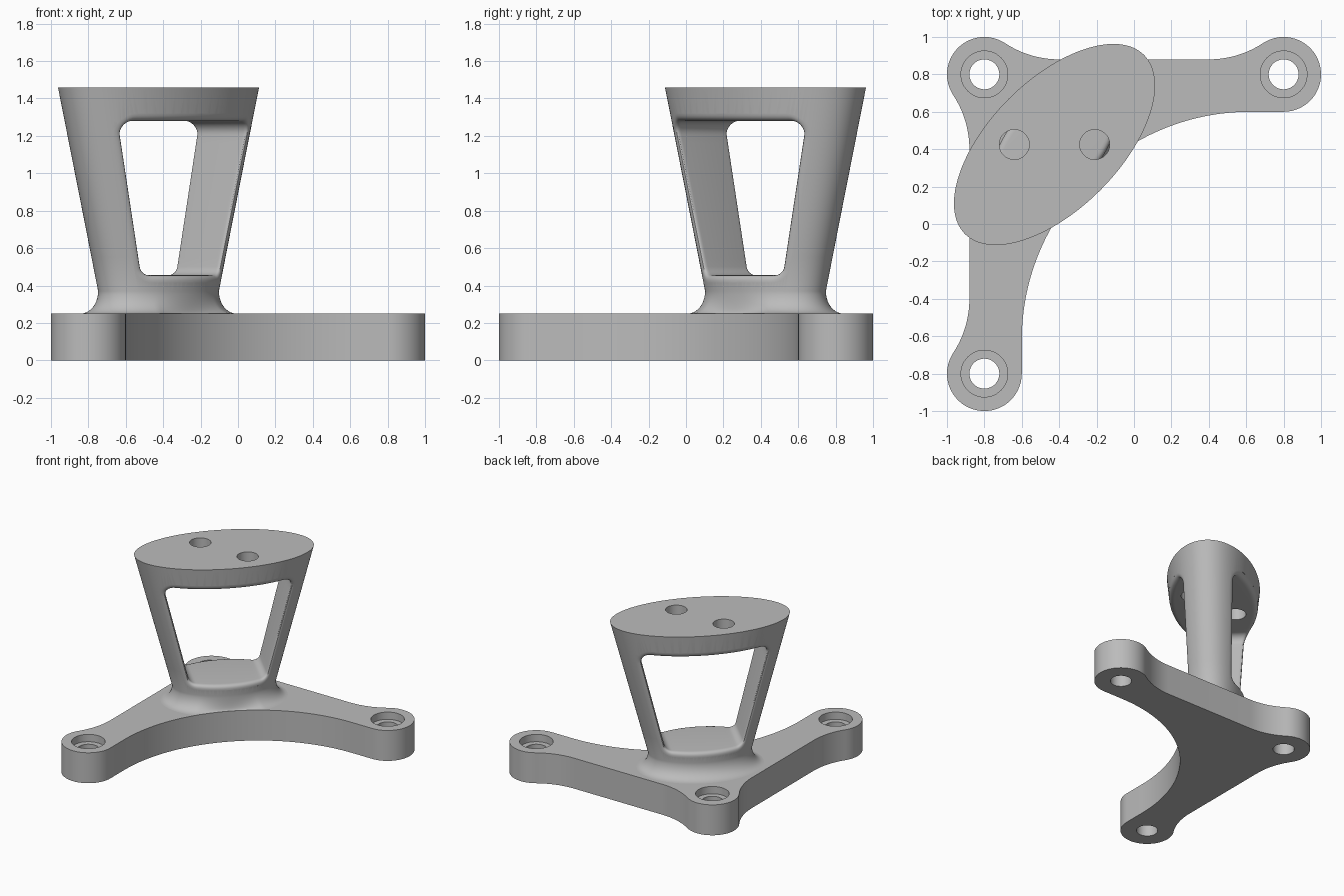
import bpy, bmesh
from math import sin, cos, pi, radians, sqrt, hypot, atan2, degrees
from mathutils import Vector

cube = bpy.data.objects.get("Cube")
if cube:
    bpy.data.objects.remove(cube, do_unlink=True)

grey = bpy.data.materials.new("satin grey")
grey.use_nodes = True
grey.diffuse_color = (0.5, 0.5, 0.5, 1)
grey.node_tree.nodes["Principled BSDF"].inputs["Base Color"].default_value = (0.5, 0.5, 0.5, 1)


def loft(name, rings):
    """Closed solid through a stack of equal-length point rings."""
    bm = bmesh.new()
    loops = [[bm.verts.new(p) for p in ring] for ring in rings]
    n = len(loops[0])
    for lo, hi in zip(loops, loops[1:]):
        for i in range(n):
            j = (i + 1) % n
            bm.faces.new((lo[i], lo[j], hi[j], hi[i]))
    bm.faces.new(loops[0][::-1])
    bm.faces.new(loops[-1])
    bmesh.ops.recalc_face_normals(bm, faces=bm.faces)
    mesh = bpy.data.meshes.new(name)
    bm.to_mesh(mesh)
    bm.free()
    mesh.materials.append(grey)
    obj = bpy.data.objects.new(name, mesh)
    bpy.context.collection.objects.link(obj)
    return obj


def arc(cx, cy, r, start, end, n):
    return [(cx + r * cos(radians(start + (end - start) * i / n)),
             cy + r * sin(radians(start + (end - start) * i / n))) for i in range(n + 1)]


def cylinder(x, y, r, z0, z1):
    ring = arc(x, y, r, 0, 360, 48)[:-1]
    return loft("cutter", [[(px, py, z) for px, py in ring] for z in (z0, z1)])


def select(obj):
    bpy.ops.object.select_all(action='DESELECT')
    obj.select_set(True)
    bpy.context.view_layer.objects.active = obj


def cut(obj, cutter):
    cutter.hide_render = True
    mod = obj.modifiers.new("cut", 'BOOLEAN')
    mod.operation, mod.solver, mod.object = 'DIFFERENCE', 'EXACT', cutter
    select(obj)
    bpy.ops.object.modifier_apply(modifier=mod.name)
    bpy.data.objects.remove(cutter, do_unlink=True)


def smooth(obj):
    select(obj)
    bpy.ops.object.shade_smooth_by_angle(angle=radians(32))


# Base plate: half outline, mirrored across the diagonal
BASE_H, LOBE, LOBE_R, EDGE, FOOT = 0.25, 0.8, 0.2, 0.88, 0.4
drop = EDGE - LOBE
fil = (FOOT**2 + drop**2 - LOBE_R**2) / (2 * (LOBE_R - drop))
ang = degrees(atan2(drop + fil, FOOT))
BAY, BAY_R = 0.62, 1.22
half = arc(-LOBE, LOBE, LOBE_R, 135, ang, 12)
half += arc(-LOBE + FOOT, EDGE + fil, fil, 180 + ang, 270, 10)[1:]
half += arc(LOBE - FOOT, EDGE + fil, fil, 270, 360 - ang, 10)
half += arc(LOBE, LOBE, LOBE_R, 180 - ang, -90, 32)[1:]
half += arc(BAY, -BAY, BAY_R, 90, 135, 24)
outline = half + [(-y, -x) for x, y in half[-2:0:-1]]
base = loft("base_plate", [[(x, y, z) for x, y in outline] for z in (0, BASE_H)])
for x, y in ((-LOBE, LOBE), (LOBE, LOBE), (-LOBE, -LOBE)):
    cut(base, cylinder(x, y, 0.08, -0.1, 0.5))
    cut(base, cylinder(x, y, 0.125, BASE_H - 0.06, 0.5))
smooth(base)

# Pedestal: tapered elliptical column set along the diagonal
TOP, NECK, FLARE, C = 1.46, 0.37, 0.12, 0.425


def radii(z):
    return 0.677 - 0.263 * (TOP - z), 0.346 - 0.1 * (TOP - z)


def place(u, v, z):
    return Vector((-C + (u + v) / sqrt(2), C + (u - v) / sqrt(2), z))


def ellipse(z, grow=0):
    a, b = radii(z)
    return [place((a + grow) * cos(t), (b + grow) * sin(t), z)
            for t in (2 * pi * i / 128 for i in range(128))]


def keep_on_base(p):
    dx, dy = p.x - BAY, p.y + BAY
    k = max(1, (BAY_R + 0.001) / hypot(dx, dy))
    return Vector((BAY + dx * k, -BAY + dy * k, p.z))


wall = ellipse(NECK)
flare = [keep_on_base(p) for p in ellipse(BASE_H, FLARE)]
rings = [[Vector((p.x, p.y, 0.2)) for p in flare]]
for i in range(10, 0, -1):
    f = i / 10 * pi / 2
    ring = [w.lerp(e, 1 - cos(f)) for w, e in zip(wall, flare)]
    for p in ring:
        p.z = BASE_H + FLARE * (1 - sin(f))
    rings.append(ring)
rings += [ellipse(NECK + (TOP - NECK) * i / 6) for i in range(7)]
pedestal = loft("pedestal", rings)

# Window: rounded trapezoid through the column, with rounded rims
corners = [Vector(c) for c in ((-0.285, 0.455), (0.285, 0.455), (0.49, 1.28), (-0.49, 1.28))]
contour = []
for i, c in enumerate(corners):
    d0 = (corners[i - 1] - c).normalized()
    d1 = (corners[(i + 1) % 4] - c).normalized()
    half_angle = d0.angle(d1) / 2
    r = 0.06
    mid = c + (d0 + d1).normalized() * r / sin(half_angle)
    n0 = (c + d0 * r / sin(half_angle) * cos(half_angle) - mid).normalized()
    n1 = (c + d1 * r / sin(half_angle) * cos(half_angle) - mid).normalized()
    for k in range(9):
        n = n0.slerp(n1, k / 8)
        contour.append((mid + n * r, n))
# Subdivide the straight runs so the rim follows the curved wall
fine = []
for i, (p, n) in enumerate(contour):
    q, m = contour[(i + 1) % len(contour)]
    steps = 16 if (q - p).length > 0.1 else 1
    fine += [(p.lerp(q, k / steps), n) for k in range(steps)]


def surface(p):
    a, b = radii(p.y)
    return b * sqrt(max(0, 1 - (p.x / a)**2))


RIM = 0.04
side = []
for k in range(7):
    t = k / 6
    ring = []
    for p, n in fine:
        out = p + n * RIM
        q = p + n * RIM * t * t
        v = (1-t)**2 * (surface(p) - RIM) + 2*t*(1-t) * surface(p) + t*t * surface(out)
        ring.append((q.x, v, q.y))
    side.append(ring)
side.append([(x, 0.6, z) for x, v, z in side[-1]])
rows = [[(x, -v, z) for x, v, z in ring] for ring in side[::-1]] + side
window = loft("window_cutter", [[place(*q_) for q_ in [(x, v, z) for x, v, z in r]] for r in rows])
cut(pedestal, window)

# Mounting holes through the top pad
for x in (-0.64, -0.21):
    cut(pedestal, cylinder(x, C, 0.08, 1.2, 1.6))
smooth(pedestal)
